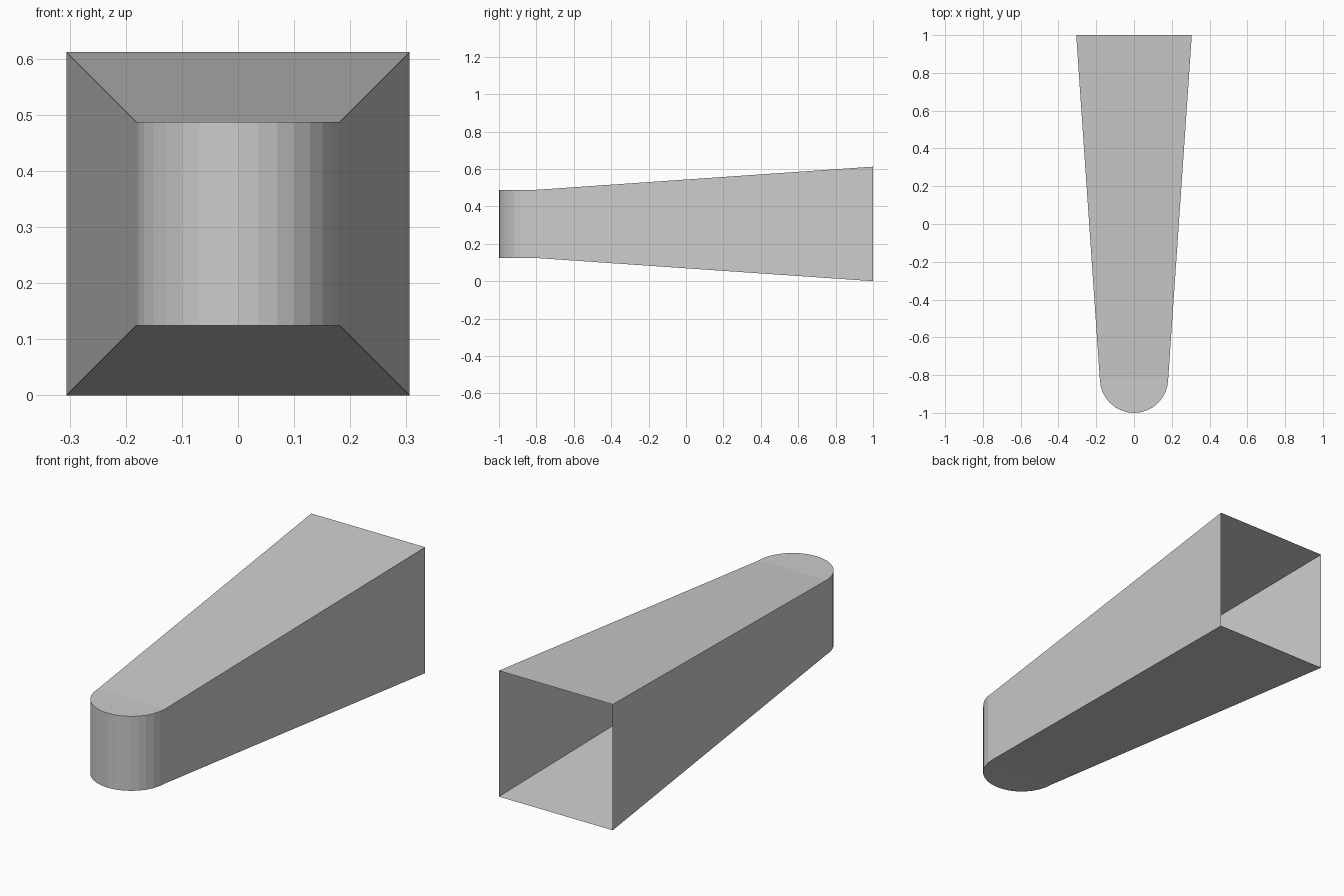
import bpy
import bmesh
from math import cos, sin, pi

cube = bpy.data.objects.get("Cube")
if cube:
    bpy.data.objects.remove(cube, do_unlink=True)

MID_Z = 0.306      # height of the long axis
BACK = 0.306       # half width of the open square end
NOSE = 0.181       # half width and radius of the rounded end
NOSE_Y = -1 + NOSE
SEGMENTS = 16

grey = bpy.data.materials.new("plain grey")
grey.use_nodes = True
colour = (0.6, 0.6, 0.6, 1)
grey.diffuse_color = colour
grey.node_tree.nodes["Principled BSDF"].inputs["Base Color"].default_value = colour

bm = bmesh.new()


def rim(side):
    """Half-round nose outline and two back corners, at top (1) or bottom (-1)."""
    arc = []
    for i in range(SEGMENTS + 1):
        a = pi + pi * i / SEGMENTS
        arc.append(bm.verts.new((NOSE * cos(a), NOSE_Y + NOSE * sin(a), MID_Z + side * NOSE)))
    corners = [bm.verts.new((x, 1, MID_Z + side * BACK)) for x in (-BACK, BACK)]
    return arc, corners


low, low_back = rim(-1)
high, high_back = rim(1)

# Curved nose wall
for i in range(SEGMENTS):
    bm.faces.new((low[i], low[i + 1], high[i + 1], high[i]))

# Flat nose caps and sloping top and bottom
for arc, back in ((low, low_back), (high, high_back)):
    bm.faces.new(arc)
    bm.faces.new((arc[0], arc[-1], back[1], back[0]))

# Flaring side walls; the back end stays open
for end, corner in ((0, 0), (-1, 1)):
    bm.faces.new((low[end], high[end], high_back[corner], low_back[corner]))

bmesh.ops.recalc_face_normals(bm, faces=bm.faces)
mesh = bpy.data.meshes.new("tapered_shell")
bm.to_mesh(mesh)
bm.free()
mesh.materials.append(grey)
shell = bpy.data.objects.new("tapered_shell", mesh)
bpy.context.collection.objects.link(shell)
